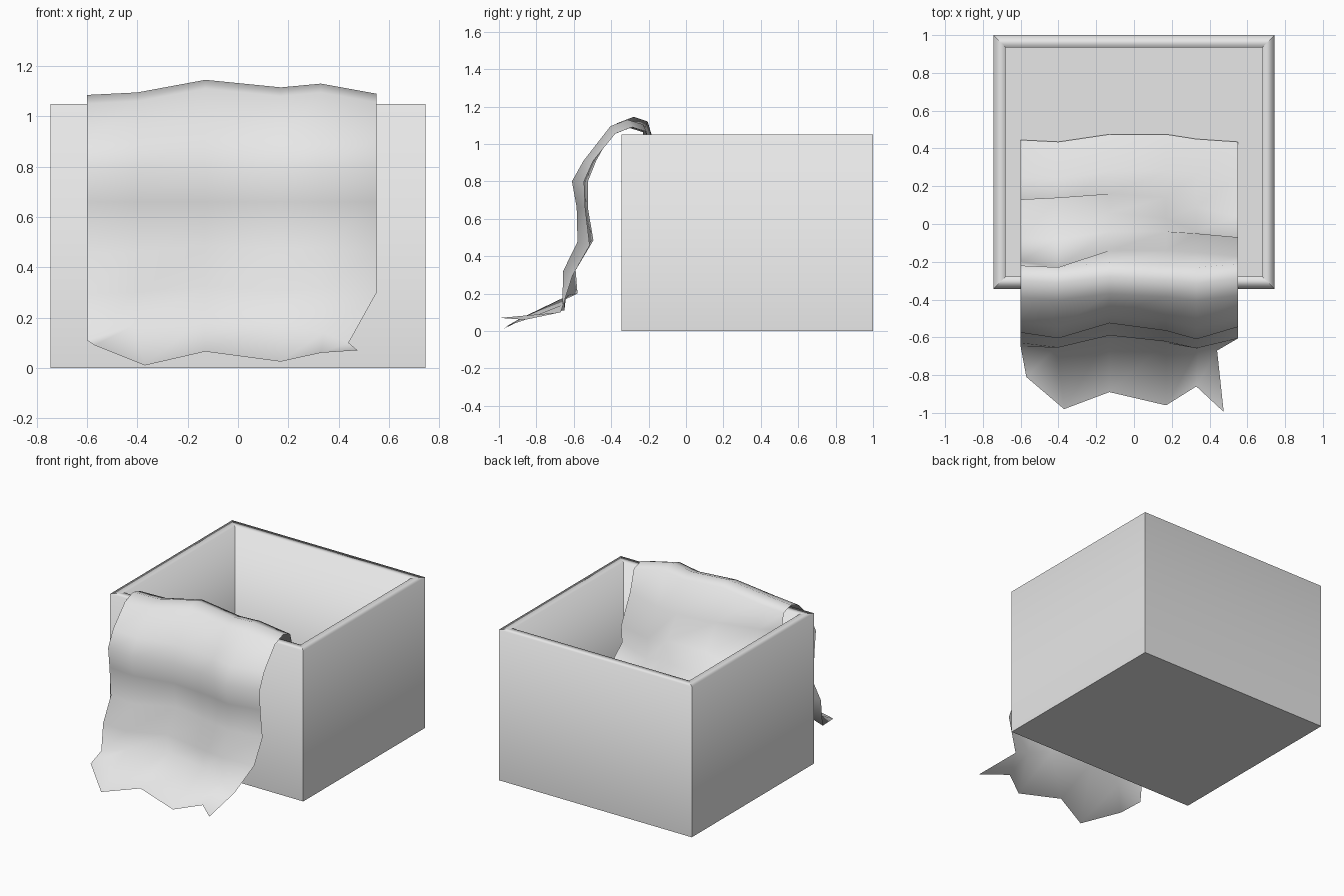
import bpy, bmesh

if "Cube" in bpy.data.objects:
    bpy.data.objects.remove(bpy.data.objects["Cube"])


def make_material(name, value):
    m = bpy.data.materials.new(name)
    m.diffuse_color = (value, value, value, 1)
    m.use_nodes = True
    m.node_tree.nodes["Principled BSDF"].inputs["Base Color"].default_value = m.diffuse_color
    return m


def finish(name, bm, mat):
    me = bpy.data.meshes.new(name)
    bm.to_mesh(me)
    bm.free()
    me.materials.append(mat)
    ob = bpy.data.objects.new(name, me)
    bpy.context.collection.objects.link(ob)
    return ob


grey = make_material("light grey", 0.8)

# Open box: stacked rectangular loops, from outer bottom over the rim to the floor
W, Y0, Y1, H, T, FLOOR = 0.745, -0.345, 1.0, 1.05, 0.066, 0.06
bm = bmesh.new()


def loop(inset, z):
    x, a, b = W - inset, Y0 + inset, Y1 - inset
    return [bm.verts.new(p) for p in ((-x, a, z), (x, a, z), (x, b, z), (-x, b, z))]


loops = [loop(0, 0), loop(0, H), loop(T, H), loop(T, FLOOR)]
for lo, hi in zip(loops, loops[1:]):
    for i in range(4):
        j = (i + 1) % 4
        bm.faces.new((lo[i], lo[j], hi[j], hi[i]))
bm.faces.new(loops[0][::-1])
bm.faces.new(loops[-1])
bmesh.ops.recalc_face_normals(bm, faces=bm.faces)
for f in bm.faces:
    f.smooth = True
# Only the two rim loops are shaded soft
rims = [set(loops[1]), set(loops[2])]
for e in bm.edges:
    e.smooth = any(set(e.verts) <= r for r in rims)
finish("open_box", bm, grey)

# Draped cloth: one grid, rows run from the front hem over the rim to the back hem
cols = [-0.6, -0.4, -0.13, 0.17, 0.33, 0.55]
wave = [0.0, -0.03, 0.05, 0.01, -0.035, 0.03]
ridge = [-0.03, -0.02, 0.03, 0.0, 0.015, -0.025]

hem = [(-0.57, -0.81, 0.09), (-0.37, -0.98, 0.01), (-0.13, -0.89, 0.065),
       (0.17, -0.96, 0.025), (0.33, -0.86, 0.06), (0.475, -0.995, 0.07)]
crease = [(-0.6, -0.65, 0.11), (-0.41, -0.65, 0.17), (-0.13, -0.58, 0.2),
          (0.17, -0.63, 0.19), (0.34, -0.66, 0.14), (0.44, -0.67, 0.1)]

# y, z, sideways wave strength, height variation strength
outside = [(-0.63, 0.31, 0.8, 0.5), (-0.545, 0.47, 1, 0.5), (-0.56, 0.66, 0.7, 0),
           (-0.575, 0.8, 1, 0), (-0.52, 0.91, 0.8, 0), (-0.39, 1.08, 0.4, 1),
           (-0.30, 1.115, 0.4, 1), (-0.22, 1.09, 0.3, 1)]

# Folds inside the box, y and z for each column
inside = [
    [(-0.2, 0.95), (-0.23, 0.89), (-0.14, 0.90), (-0.14, 0.88), (-0.15, 0.88), (-0.17, 0.92)],
    [(-0.07, 0.62), (-0.08, 0.60), (-0.04, 0.73), (-0.04, 0.73), (-0.05, 0.70), (-0.07, 0.72)],
    [(0.13, 0.64), (0.14, 0.62), (0.06, 0.60), (0.03, 0.63), (-0.04, 0.56), (-0.08, 0.60)],
    [(0.08, 0.42), (0.09, 0.42), (0.16, 0.42), (0.14, 0.44), (0.09, 0.44), (0.04, 0.50)],
    [(0.25, 0.23), (0.24, 0.23), (0.28, 0.24), (0.28, 0.24), (0.26, 0.24), (0.25, 0.24)],
    [(0.445, 0.09), (0.435, 0.08), (0.475, 0.09), (0.475, 0.08), (0.45, 0.09), (0.435, 0.08)],
]

rows = [hem, crease]
for y, z, a, b in outside:
    rows.append([(x, y + a * w, z + b * r) for x, w, r in zip(cols, wave, ridge)])
rows += [[(x, y, z) for x, (y, z) in zip(cols, r)] for r in inside]

bm = bmesh.new()
grid = [[bm.verts.new(p) for p in r] for r in rows]
for lo, hi in zip(grid, grid[1:]):
    for i in range(len(cols) - 1):
        f = bm.faces.new((lo[i], lo[i + 1], hi[i + 1], hi[i]))
        f.smooth = True
finish("draped_cloth", bm, grey)
